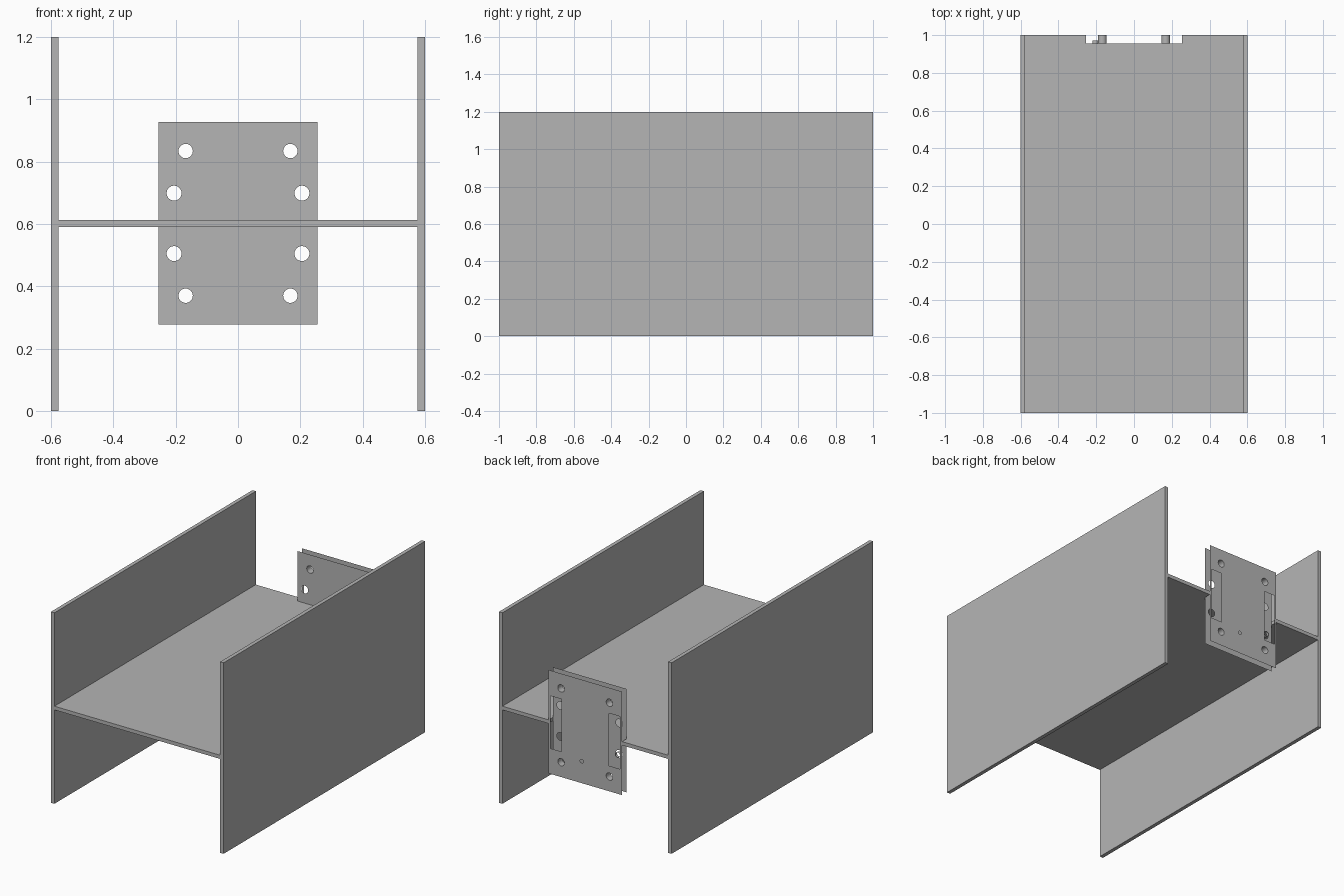
import bpy, bmesh, math
from mathutils import Matrix

cube = bpy.data.objects.get("Cube")
if cube:
    bpy.data.objects.remove(cube)

steel = bpy.data.materials.new("plain grey steel")
steel.use_nodes = True
GREY = (0.46, 0.46, 0.46, 1)
steel.diffuse_color = GREY
steel.node_tree.nodes["Principled BSDF"].inputs["Base Color"].default_value = GREY

FRONT_Y, BACK_Y = 0.955, 1.0
MID = 0.602
HALF_W, HALF_H = 0.255, 0.325


def finish(name, mesh):
    mesh.materials.append(steel)
    obj = bpy.data.objects.new(name, mesh)
    bpy.context.collection.objects.link(obj)
    return obj


def prism(name, outline, z0, z1):
    """Extrude an x-y outline from z0 to z1."""
    bm = bmesh.new()
    face = bm.faces.new([bm.verts.new((x, y, z0)) for x, y in outline])
    top = bmesh.ops.extrude_face_region(bm, geom=[face])["geom"]
    bmesh.ops.translate(bm, vec=(0, 0, z1 - z0),
                        verts=[v for v in top if isinstance(v, bmesh.types.BMVert)])
    bmesh.ops.recalc_face_normals(bm, faces=bm.faces)
    mesh = bpy.data.meshes.new(name)
    bm.to_mesh(mesh)
    bm.free()
    return finish(name, mesh)


def rect(x0, x1, z0, z1):
    return [(x0, z0), (x1, z0), (x1, z1), (x0, z1)]


def circle(x, z, r, n=32):
    return [(x + r * math.cos(2 * math.pi * i / n),
             z + r * math.sin(2 * math.pi * i / n)) for i in range(n)]


def sheet(name, y, loops):
    """Flat upright sheet whose inner loops become openings."""
    curve = bpy.data.curves.new(name, "CURVE")
    curve.dimensions = "2D"
    curve.fill_mode = "BOTH"
    for loop in loops:
        spline = curve.splines.new("POLY")
        spline.points.add(len(loop) - 1)
        for point, (x, z) in zip(spline.points, loop):
            point.co = (x, z, 0, 1)
        spline.use_cyclic_u = True
    temp = bpy.data.objects.new(name + "_outline", curve)
    bpy.context.collection.objects.link(temp)
    bpy.context.view_layer.update()
    graph = bpy.context.evaluated_depsgraph_get()
    mesh = bpy.data.meshes.new_from_object(temp.evaluated_get(graph))
    bpy.data.objects.remove(temp)
    mesh.transform(Matrix.Translation((0, y, 0)) @ Matrix.Rotation(math.pi / 2, 4, "X"))
    mesh.materials.clear()
    return finish(name, mesh)


def tube(name, x, z, r, y0, y1):
    """Open-ended sleeve running along y."""
    bm = bmesh.new()
    bmesh.ops.create_cone(bm, cap_ends=False, segments=32, radius1=r, radius2=r, depth=y1 - y0)
    bm.transform(Matrix.Translation((x, (y0 + y1) / 2, z)) @ Matrix.Rotation(math.pi / 2, 4, "X"))
    for face in bm.faces:
        face.smooth = True
    mesh = bpy.data.meshes.new(name)
    bm.to_mesh(mesh)
    bm.free()
    return finish(name, mesh)


# Beam: two flanges and a web notched at the back end
for side, s in (("left", 1), ("right", -1)):
    prism(side + "_flange", [(s * 0.576, -1), (s * 0.6, -1), (s * 0.6, 1), (s * 0.576, 1)], 0, 1.2)
half_web = [(0.576, -1), (0.576, 1), (HALF_W, 1), (HALF_W, FRONT_Y)]
prism("web", half_web + [(-x, y) for x, y in reversed(half_web)], 0.59, 0.613)

# Connector: two thin sheets with bolt holes, screw holes and access windows
outline = rect(-HALF_W, HALF_W, MID - HALF_H, MID + HALF_H)
bolts = [(sx * 0.168, MID + sz * 0.232) for sx in (1, -1) for sz in (1, -1)]
screws = [(sx * 0.205, MID + sz * 0.097) for sx in (1, -1) for sz in (1, -1)]
bolt_loops = [circle(x, z, 0.023) for x, z in bolts]
windows = [rect(a, b, MID - 0.165, MID + 0.165) for a, b in ((0.165, 0.243), (-0.243, -0.165))]

sheet("connector_front_sheet", FRONT_Y,
      [outline] + bolt_loops + [circle(x, z, 0.024) for x, z in screws])
sheet("connector_back_sheet", BACK_Y,
      [outline] + bolt_loops + windows + [circle(0.025, 0.415, 0.011)])

# Sleeves joining the bolt holes, and a short screw collar
for i, (x, z) in enumerate(bolts):
    tube(f"bolt_sleeve_{i + 1}", x, z, 0.023, FRONT_Y, BACK_Y)
tube("screw_collar", *screws[3], 0.016, FRONT_Y, 0.972)
